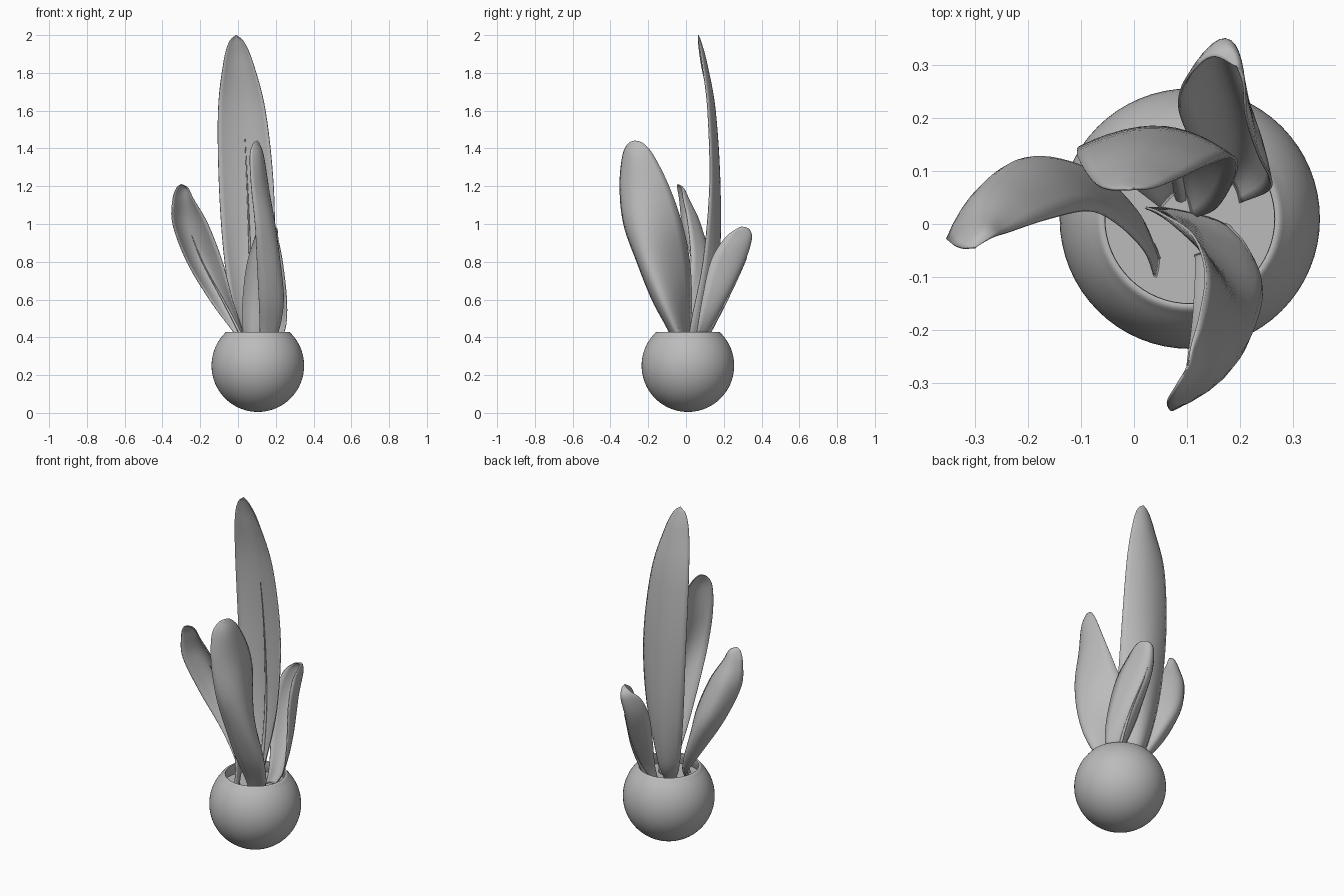
import bpy, bmesh, math
from mathutils import Vector

if "Cube" in bpy.data.objects:
    bpy.data.objects.remove(bpy.data.objects["Cube"], do_unlink=True)

GREY = (0.5, 0.5, 0.5, 1)
grey = bpy.data.materials.new("plain grey")
grey.use_nodes = True
grey.diffuse_color = GREY
grey.node_tree.nodes["Principled BSDF"].inputs["Base Color"].default_value = GREY


def finish(name, bm, angle=50):
    """Turn a bmesh into a smooth shaded grey object."""
    bmesh.ops.recalc_face_normals(bm, faces=bm.faces)
    mesh = bpy.data.meshes.new(name)
    bm.to_mesh(mesh)
    bm.free()
    mesh.materials.append(grey)
    obj = bpy.data.objects.new(name, mesh)
    bpy.context.collection.objects.link(obj)
    bpy.ops.object.select_all(action="DESELECT")
    obj.select_set(True)
    bpy.context.view_layer.objects.active = obj
    bpy.ops.object.shade_smooth_by_angle(angle=math.radians(angle))
    return obj


def smooth_path(points, steps):
    """Catmull-Rom curve through the points."""
    pts = [2 * points[0] - points[1], *points, 2 * points[-1] - points[-2]]
    path = []
    for a, b, c, d in zip(pts, pts[1:], pts[2:], pts[3:]):
        for i in range(steps):
            t = i / steps
            path.append(b + (c - a) * (t / 2) + (2 * a - 5 * b + 4 * c - d) * (t * t / 2)
                        + (3 * b - a - 3 * c + d) * (t ** 3 / 2))
    return path + [points[-1]]


def bridge(bm, rows, closed=False):
    for low, high in zip(rows, rows[1:]):
        count = len(low)
        for i in range(count if closed else count - 1):
            j = (i + 1) % count
            bm.faces.new((low[i], low[j], high[j], high[i]))


def lathe(name, profile, centre, segments=64):
    """Spin a radius/height profile about a vertical line."""
    bm = bmesh.new()
    rows = []
    for r, z in profile:
        rows.append([bm.verts.new((centre.x + r * math.cos(k * math.tau / segments),
                                   centre.y + r * math.sin(k * math.tau / segments), z))
                     for k in range(segments)])
    bridge(bm, rows, closed=True)
    bmesh.ops.remove_doubles(bm, verts=bm.verts, dist=0.0001)
    return finish(name, bm)


def leaf(name, sections, tip, rib_shift=0.008, across=12, steps=6):
    """Cupped blade: each section is height, one edge, middle, other edge."""
    columns = [[Vector((*s[k], s[0])) for s in sections] + [Vector(tip)] for k in (1, 2, 3)]
    left, middle, right = (smooth_path(c, steps) for c in columns)
    bm = bmesh.new()
    rows = []
    for a, m, b in zip(left, middle, right):
        row = []
        for i in range(across + 1):
            t = i / across
            p = a * (1 - t) * (1 - 2 * t) + m * 4 * t * (1 - t) + b * t * (2 * t - 1)
            row.append(bm.verts.new(p))
        rows.append(row)
    bridge(bm, rows)
    bmesh.ops.remove_doubles(bm, verts=bm.verts, dist=0.0001)
    blade = finish(name, bm, 80)
    solid = blade.modifiers.new("thickness", "SOLIDIFY")
    solid.thickness = 0.005
    solid.offset = 0
    # The rib lies on the hollow face, or on the outer face if the shift is negative
    path = [m + ((a + b) / 2 - m).normalized() * rib_shift
            for a, m, b in zip(left, middle, right)]
    rib(name + "_rib", path[:int(len(path) * 0.55)])


def rib(name, path, sides=8):
    """Tapered stem running up the middle of a blade."""
    bm = bmesh.new()
    rows = []
    for i, p in enumerate(path):
        r = 0.011 * (1 - i / len(path)) + 0.001
        rows.append([bm.verts.new(p + Vector((math.cos(k * math.tau / sides),
                                              math.sin(k * math.tau / sides), 0)) * r)
                     for k in range(sides)])
    bridge(bm, rows, closed=True)
    bm.faces.new(rows[0])
    bm.faces.new(rows[-1])
    finish(name, bm)


# Round pot with a rolled rim and hollow top
centre = Vector((0.105, 0.01))
R, mid = 0.245, 0.25
ball = [(R * math.sin(a), mid - R * math.cos(a))
        for a in (math.radians(134) * i / 30 for i in range(31))]
rim = [(0.172, 0.426), (0.165, 0.429), (0.16, 0.427), (0.159, 0.42), (0.165, 0.39), (0.18, 0.35)]
lathe("pot", ball + rim, centre)
lathe("soil", [(0.0, 0.36), (0.178, 0.36)], centre)

# Tall back leaf
leaf("tall_leaf", [
    (.36, (.05, .03), (.09, .06), (.11, .01)),
    (.5, (-.015, .08), (.075, .13), (.155, .03)),
    (.8, (-.07, .125), (.065, .175), (.19, .09)),
    (1.2, (-.1, .145), (.05, .18), (.188, .125)),
    (1.6, (-.105, .125), (.03, .155), (.145, .115)),
    (1.85, (-.077, .08), (.005, .11), (.08, .085)),
    (1.96, (-.048, .066), (-.005, .08), (.033, .068)),
], (-.01, .065, 2))

# Leaf leaning out to the side
leaf("side_leaf", [
    (.36, (.03, -.03), (.045, -.06), (.04, -.1)),
    (.45, (-.04, .035), (0, .03), (.02, -.05)),
    (.6, (-.15, .06), (-.08, .1), (-.03, 0)),
    (.8, (-.27, .03), (-.19, .125), (-.083, .025)),
    (1, (-.345, -.02), (-.265, .075), (-.16, .01)),
    (1.13, (-.345, -.035), (-.285, .015), (-.235, -.015)),
    (1.19, (-.325, -.045), (-.29, -.015), (-.265, -.025)),
], (-.3, -.045, 1.21))

# Leaf leaning forward
leaf("front_leaf", [
    (.36, (.115, -.06), (.18, -.01), (.05, .03)),
    (.45, (.115, -.1), (.215, -.05), (.025, .03)),
    (.6, (.11, -.18), (.238, -.11), (.025, .03)),
    (.8, (.1, -.26), (.222, -.18), (.05, .02)),
    (1, (.09, -.33), (.195, -.225), (.11, -.02)),
    (1.2, (.07, -.35), (.155, -.25), (.135, -.09)),
    (1.36, (.063, -.335), (.128, -.275), (.125, -.17)),
    (1.425, (.08, -.305), (.108, -.27), (.11, -.225)),
], (.1, -.27, 1.44))

# Short back leaf
leaf("short_leaf", [
    (.36, (.14, .06), (.18, .08), (.2, .04)),
    (.45, (.14, .09), (.2, .13), (.25, .06)),
    (.6, (.11, .15), (.2, .21), (.257, .085)),
    (.8, (.085, .22), (.175, .305), (.235, .13)),
    (.92, (.1, .275), (.18, .343), (.212, .2)),
    (.97, (.145, .315), (.187, .33), (.207, .26)),
], (.195, .295, .985), rib_shift=-0.008)
